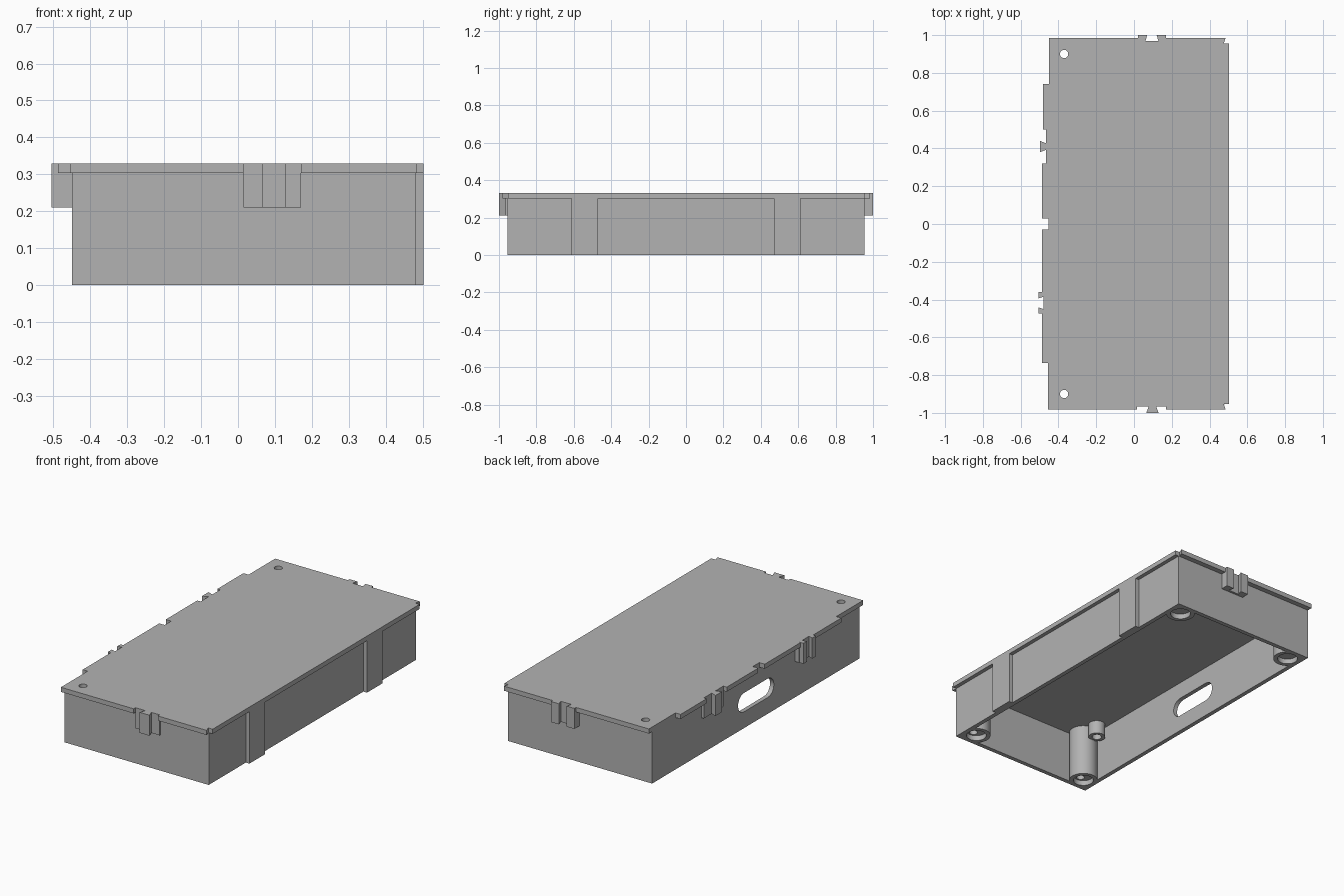
import bpy, bmesh, math
from mathutils import Vector

if "Cube" in bpy.data.objects:
    bpy.data.objects.remove(bpy.data.objects["Cube"])

grey = bpy.data.materials.new("plain_grey")
grey.diffuse_color = (0.45, 0.45, 0.45, 1)
grey.use_nodes = True
grey.node_tree.nodes["Principled BSDF"].inputs["Base Color"].default_value = grey.diffuse_color


def prism(name, pts, lo, hi, axis="z"):
    """Extrude a closed outline along z, or a (y, z) outline along x."""
    bm = bmesh.new()
    place = (lambda p, h: (p[0], p[1], h)) if axis == "z" else (lambda p, h: (h, p[0], p[1]))
    face = bm.faces.new([bm.verts.new(place(p, lo)) for p in pts])
    up = Vector((0, 0, hi - lo)) if axis == "z" else Vector((hi - lo, 0, 0))
    ext = bmesh.ops.extrude_face_region(bm, geom=[face], use_keep_orig=True)
    bmesh.ops.translate(bm, vec=up, verts=[g for g in ext["geom"] if isinstance(g, bmesh.types.BMVert)])
    bmesh.ops.recalc_face_normals(bm, faces=bm.faces)
    mesh = bpy.data.meshes.new(name)
    bm.to_mesh(mesh)
    bm.free()
    ob = bpy.data.objects.new(name, mesh)
    bpy.context.collection.objects.link(ob)
    mesh.materials.append(grey)
    return ob


def rect(x0, x1, y0, y1):
    return [(x0, y0), (x1, y0), (x1, y1), (x0, y1)]


def arc(cx, cy, r, a0, a1, n):
    return [(cx + r * math.cos(math.radians(a0 + (a1 - a0) * i / n)),
             cy + r * math.sin(math.radians(a0 + (a1 - a0) * i / n))) for i in range(n + 1)]


def circle(cx, cy, r):
    return arc(cx, cy, r, 0, 360, 32)[:-1]


def cut(ob, cutter):
    mod = ob.modifiers.new("cut", "BOOLEAN")
    mod.operation, mod.solver, mod.object = "DIFFERENCE", "EXACT", cutter
    bpy.context.view_layer.update()
    mesh = bpy.data.meshes.new_from_object(ob.evaluated_get(bpy.context.evaluated_depsgraph_get()))
    ob.modifiers.clear()
    ob.data = mesh
    bpy.data.objects.remove(cutter)


def smooth(ob):
    bpy.ops.object.select_all(action="DESELECT")
    ob.select_set(True)
    bpy.context.view_layer.objects.active = ob
    bpy.ops.object.shade_smooth_by_angle(angle=math.radians(30))


X0, X1, Y = -0.45, 0.48, 0.955
TOP, LID, CLIP, WALL = 0.33, 0.303, 0.21, 0.025

# Open-bottomed box with a rounded slot in the left wall
body = prism("box_walls", rect(X0, X1, -Y, Y), 0, LID)
cut(body, prism("cavity", rect(X0 + WALL, X1 - WALL, -Y + WALL, Y - WALL), -0.1, LID + 0.1))
slot = arc(0.108, 0.15, 0.055, -90, 90, 12) + arc(-0.112, 0.15, 0.055, 90, 270, 12)
cut(body, prism("slot_cutter", slot, X0 - 0.1, X0 + 0.1, "x"))
smooth(body)

# Lid plate with stepped edges and notches for the joints
lid_outline = [
    (-0.455, -0.982), (0.015, -0.982), (0.015, -0.965), (0.17, -0.965), (0.17, -0.982),
    (0.485, -0.982), (0.475, -0.952), (0.503, -0.952), (0.503, 0.955), (0.475, 0.955),
    (0.485, 0.985), (0.125, 0.985), (0.13, 0.968), (0.06, 0.968), (0.065, 0.985),
    (-0.45, 0.985), (-0.45, 0.74), (-0.483, 0.74), (-0.483, 0.5), (-0.465, 0.5),
    (-0.465, 0.32), (-0.487, 0.32), (-0.487, 0.03), (-0.452, 0.03), (-0.452, -0.03),
    (-0.487, -0.03), (-0.487, -0.36), (-0.478, -0.36), (-0.478, -0.475), (-0.487, -0.475),
    (-0.487, -0.735), (-0.455, -0.735)]
lid = prism("lid_plate", lid_outline, LID, TOP)

# Corner screw posts, counterbored from below; the left pair goes through the lid
for sx, cx in ((-1, -0.37), (1, 0.40)):
    for sy in (-1, 1):
        cy = sy * 0.9
        if sy > 0:
            cy -= 0.025
        else:
            cy += 0.025
        pts = [(0.078, 0.078)] + arc(0, 0, 0.078, 90, 360, 30)
        post = prism("corner_post", [(cx + sx * x, cy + sy * y) for x, y in pts], 0, LID)
        cut(post, prism("bore", circle(cx, cy, 0.055), -0.1, 0.03))
        hole_y = sy * 0.9
        cut(post, prism("hole", circle(cx, hole_y, 0.022), -0.1, 0.4 if sx < 0 else 0.25))
        if sx < 0:
            cut(lid, prism("lid_hole", circle(cx, hole_y, 0.022), 0.2, 0.5))
        smooth(post)
        # Short hollow standoff below the lid
        stand = prism("standoff", circle(cx, sy * 0.76, 0.046), 0.225, LID)
        cut(stand, prism("standoff_bore", circle(cx, sy * 0.76, 0.026), 0.1, 0.29))
        smooth(stand)
smooth(lid)

# Full-height ribs on the right wall
for sy in (-1, 1):
    prism("side_rib", rect(X1 - 0.005, 0.503, *sorted((sy * 0.47, sy * 0.613))), 0, LID)

# Front and left dovetail tongues with their backing pads
prism("front_joint_pad", rect(0.015, 0.17, -0.965, -Y + 0.005), CLIP, TOP)
prism("front_tongue", [(0.08, -0.96), (0.065, -1), (0.13, -1), (0.115, -0.96)], CLIP, TOP)
prism("left_joint_pad", rect(-0.465, X0 + 0.005, 0.32, 0.5), CLIP, TOP)
prism("left_tongue", [(-0.46, 0.395), (-0.498, 0.38), (-0.498, 0.44), (-0.46, 0.425)], CLIP, TOP)

# Back and left dovetail sockets: two prongs joined by a pad
prism("back_joint_pad", rect(0.02, 0.17, Y - 0.005, 0.968), CLIP, TOP)
prism("left_socket_pad", rect(-0.478, X0 + 0.005, -0.475, -0.36), CLIP, TOP)
for s in (-1, 1):
    c = 0.095
    prism("back_prong", [(c + s * d, y) for d, y in
                         ((0.075, Y), (0.075, 1), (0.025, 1), (0.035, 0.966), (0.035, Y))], CLIP, TOP)
    c = -0.418
    prism("left_prong", [(x, c + s * d) for d, x in
                         ((0.057, X0), (0.057, -0.505), (0.024, -0.505), (0.034, -0.476), (0.034, X0))], CLIP, TOP)
